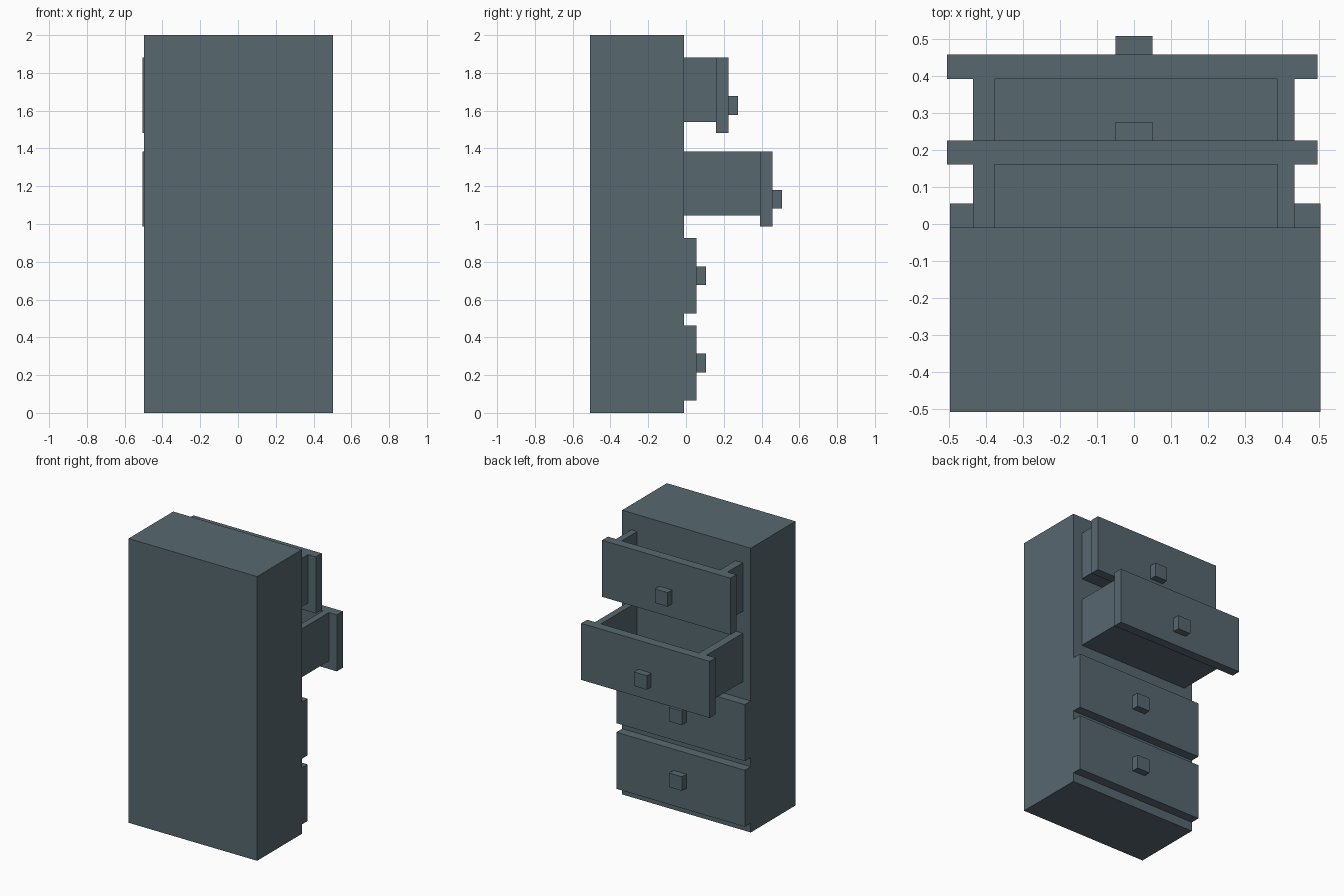
import bpy, bmesh

if "Cube" in bpy.data.objects:
    bpy.data.objects.remove(bpy.data.objects["Cube"])

# Slate paint shared by every part
slate = bpy.data.materials.new("slate")
slate.diffuse_color = (0.095, 0.137, 0.159, 1)
slate.use_nodes = True
slate.node_tree.nodes["Principled BSDF"].inputs["Base Color"].default_value = slate.diffuse_color


def box(name, x, y, z):
    """Axis-aligned box from (min, max) ranges."""
    bm = bmesh.new()
    bmesh.ops.create_cube(bm, size=1)
    for v in bm.verts:
        v.co = [r[0] if c < 0 else r[1] for c, r in zip(v.co, (x, y, z))]
    mesh = bpy.data.meshes.new(name)
    bm.to_mesh(mesh)
    bm.free()
    mesh.materials.append(slate)
    obj = bpy.data.objects.new(name, mesh)
    bpy.context.collection.objects.link(obj)
    return obj


FACE_Y = -0.01                  # cabinet plane the drawers slide out of
FRONT_T, DEPTH = 0.066, 0.45
X0, X1 = -0.435, 0.433          # outer sides of the drawer tray
IN0, IN1 = -0.377, 0.387        # inner sides of the drawer tray

# Cabinet body
box("cabinet", (-0.497, 0.504), (-0.507, FACE_Y), (0, 2))


def drawer(name, z, slide):
    """Drawer with front bottom at z, pulled out by slide."""
    y = FACE_Y + slide
    top, bottom, back = z + 0.398, z + 0.057, y - DEPTH
    dx = 0 if slide else 0.008  # closed fronts sit flush with the cabinet
    # Front panel and knob
    box(name + "_front", (dx - 0.505, dx + 0.495), (y, y + FRONT_T), (z, top))
    knob_z = z + (0.095 if slide else 0.15)
    box(name + "_knob", (dx - 0.05, dx + 0.05),
        (y + FRONT_T, y + FRONT_T + 0.049), (knob_z, knob_z + 0.099))
    # Open tray
    box(name + "_left_side", (X0, IN0), (back, y), (bottom, top))
    box(name + "_right_side", (IN1, X1), (back, y), (bottom, top))
    box(name + "_back", (IN0, IN1), (back, back + 0.04), (bottom, top))
    box(name + "_floor", (IN0, IN1), (back + 0.04, y), (bottom, bottom + 0.057))


for name, z, slide in (("bottom_drawer", 0.065, 0), ("lower_drawer", 0.527, 0),
                       ("upper_drawer", 0.987, 0.402), ("top_drawer", 1.483, 0.17)):
    drawer(name, z, slide)
